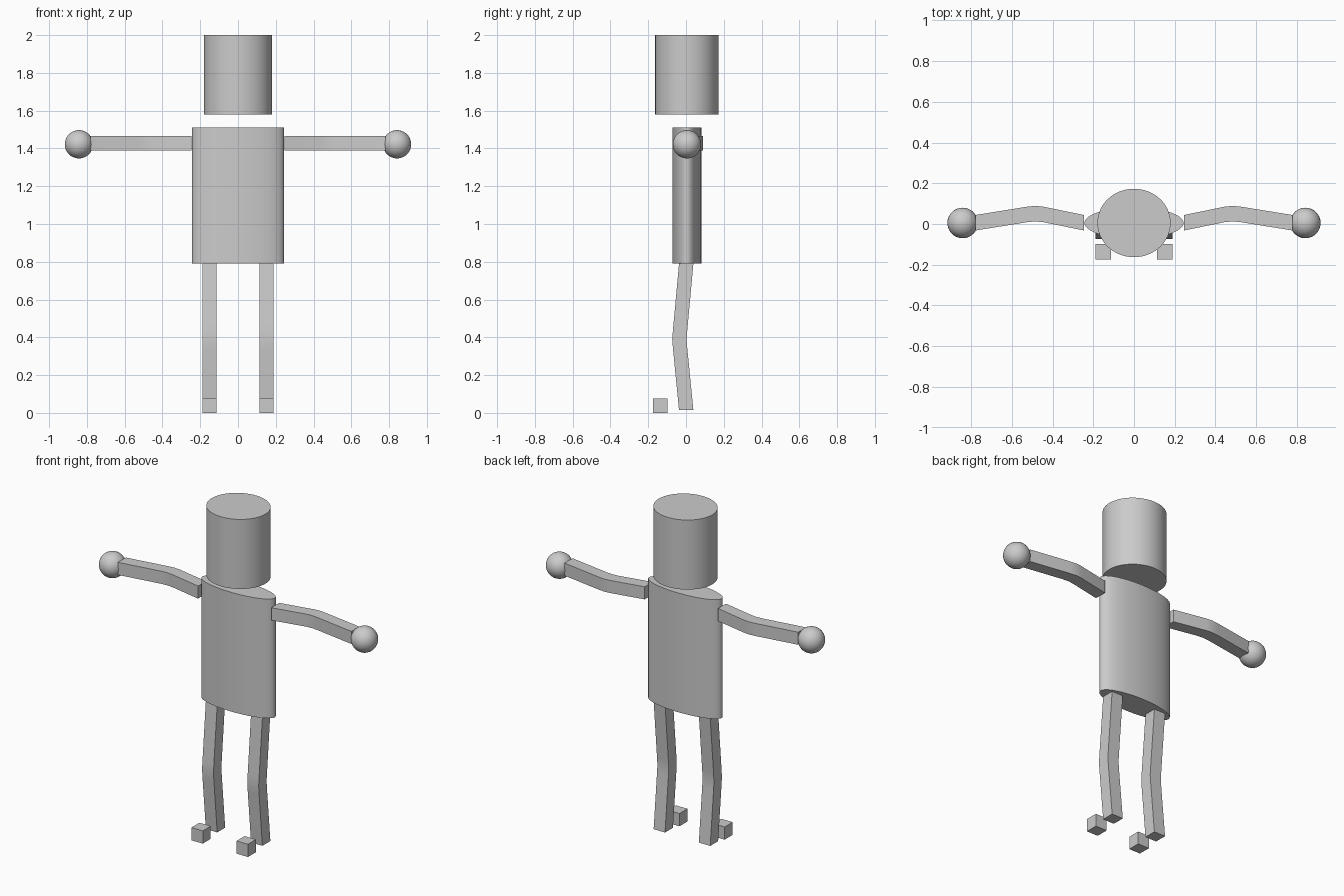
import bpy, bmesh
from mathutils import Vector

if "Cube" in bpy.data.objects:
    bpy.data.objects.remove(bpy.data.objects["Cube"])

CY = 0.005   # depth centre of the body
H = 0.038    # half thickness of limbs


def smooth(ob):
    bpy.ops.object.select_all(action='DESELECT')
    ob.select_set(True)
    bpy.context.view_layer.objects.active = ob
    bpy.ops.object.shade_smooth_by_angle(angle=0.6)


def cylinder(name, rx, ry, z0, z1):
    bpy.ops.mesh.primitive_cylinder_add(vertices=64, radius=1, depth=1,
                                        location=(0, CY, (z0 + z1) / 2))
    ob = bpy.context.object
    ob.name = name
    ob.scale = (rx, ry, z1 - z0)
    bpy.ops.object.transform_apply(location=False, rotation=False, scale=True)
    smooth(ob)


def limb(name, path, u, v):
    """Square section with sides along u and v, carried along the path."""
    bm = bmesh.new()
    u, v = Vector(u) * H, Vector(v) * H
    rings = [[bm.verts.new(Vector(p) + a * u + b * v)
              for a, b in ((-1, -1), (1, -1), (1, 1), (-1, 1))] for p in path]
    for r, s in zip(rings, rings[1:]):
        for i in range(4):
            j = (i + 1) % 4
            bm.faces.new((r[i], r[j], s[j], s[i]))
    bm.faces.new(rings[0])
    bm.faces.new(rings[-1])
    bmesh.ops.recalc_face_normals(bm, faces=bm.faces)
    me = bpy.data.meshes.new(name)
    bm.to_mesh(me)
    bm.free()
    ob = bpy.data.objects.new(name, me)
    bpy.context.collection.objects.link(ob)
    smooth(ob)


# Head and elliptical torso
cylinder("head", 0.18, 0.168, 1.58, 2.0)
cylinder("torso", 0.243, 0.077, 0.79, 1.51)

for side, s in (("left", 1), ("right", -1)):
    # Arm bent back at the elbow
    limb(side + "_arm",
         [(s * x, y, 1.428) for x, y in
          ((0.245, 0.006), (0.445, 0.047), (0.485, 0.051), (0.525, 0.047), (0.78, 0.006))],
         (0, 1, 0), (0, 0, 1))
    # Hand
    bpy.ops.mesh.primitive_uv_sphere_add(segments=32, ring_count=16, radius=0.075,
                                         location=(s * 0.842, CY, 1.422))
    bpy.context.object.name = side + "_hand"
    smooth(bpy.context.object)
    # Leg bent forward at the knee
    limb(side + "_leg",
         [(s * 0.151, y, z) for y, z in
          ((0.001, 0.79), (-0.031, 0.44), (-0.035, 0.39), (-0.031, 0.34), (0.001, 0.015))],
         (1, 0, 0), (0, 1, 0))
    # Foot block in front of the leg
    limb(side + "_foot", [(s * 0.151, -0.137, 0.0), (s * 0.151, -0.137, 0.077)],
         (1, 0, 0), (0, 1, 0))
